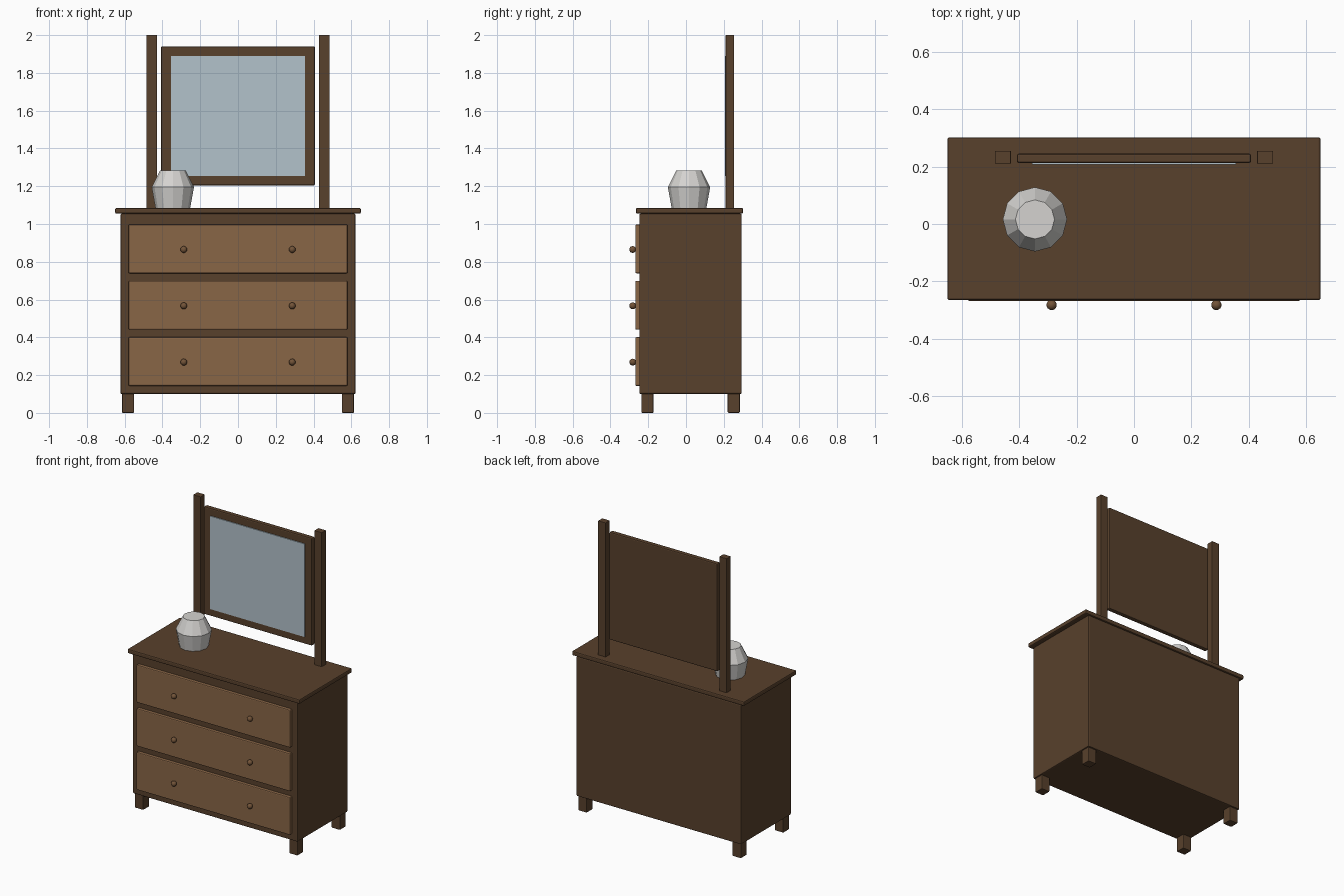
import bpy, bmesh, math
from mathutils import Matrix

if "Cube" in bpy.data.objects:
    bpy.data.objects.remove(bpy.data.objects["Cube"])


def material(name, rgb):
    m = bpy.data.materials.new(name)
    m.diffuse_color = (*rgb, 1)
    m.use_nodes = True
    m.node_tree.nodes["Principled BSDF"].inputs["Base Color"].default_value = m.diffuse_color
    return m


DARK = material("dark wood", (0.098, 0.052, 0.025))
DRAWER = material("drawer wood", (0.25, 0.132, 0.062))
KNOB = material("knob wood", (0.17, 0.088, 0.04))
GLASS = material("mirror glass", (0.45, 0.54, 0.60))
CERAMIC = material("white ceramic", (0.66, 0.65, 0.63))


def finish(name, bm, mat):
    me = bpy.data.meshes.new(name)
    bm.to_mesh(me)
    bm.free()
    me.materials.append(mat)
    ob = bpy.data.objects.new(name, me)
    bpy.context.collection.objects.link(ob)
    return ob


def box(name, x, y, z, mat, bevel=0.0):
    """Box from (min, max) ranges, with optional rounded edges."""
    bm = bmesh.new()
    size = [r[1] - r[0] for r in (x, y, z)]
    mid = [(r[0] + r[1]) / 2 for r in (x, y, z)]
    bmesh.ops.create_cube(bm, size=1, matrix=Matrix.Translation(mid) @ Matrix.Diagonal((*size, 1)))
    ob = finish(name, bm, mat)
    if bevel:
        mod = ob.modifiers.new("bevel", 'BEVEL')
        mod.width = bevel
        mod.segments = 2
    return ob


# Cabinet and top
box("cabinet", (-0.622, 0.622), (-0.247, 0.295), (0.10, 1.055), DARK, 0.007)
box("table_top", (-0.65, 0.65), (-0.265, 0.302), (1.055, 1.085), DARK, 0.007)

# Legs
for sx in (-1, 1):
    for y in (-0.204, 0.253):
        x = sx * 0.582
        box("leg", (x - 0.032, x + 0.032), (y - 0.032, y + 0.032), (0, 0.11), DARK, 0.005)

# Drawers with a pair of knobs each
for z in (0.272, 0.57, 0.868):
    box("drawer", (-0.58, 0.58), (-0.268, -0.24), (z - 0.129, z + 0.129), DRAWER, 0.006)
    for x in (-0.287, 0.287):
        bm = bmesh.new()
        bmesh.ops.create_uvsphere(bm, u_segments=14, v_segments=10, radius=0.018,
                                  matrix=Matrix.Translation((x, -0.282, z - 0.003)))
        for f in bm.faces:
            f.smooth = True
        finish("drawer_knob", bm, KNOB)

# Mirror posts
for sx in (-1, 1):
    x = sx * 0.457
    box("mirror_post", (x - 0.028, x + 0.028), (0.21, 0.255), (1.08, 2.0), DARK, 0.002)

# Mirror frame and glass
box("mirror_frame", (-0.408, 0.408), (0.213, 0.245), (1.205, 1.94), DARK, 0.007)
box("mirror_glass", (-0.356, 0.356), (0.207, 0.214), (1.255, 1.89), GLASS)

# Faceted vase: rings of a 12-sided profile
bm = bmesh.new()
rings = []
for r, z in ((0.092, 1.085), (0.112, 1.195), (0.068, 1.283)):
    rings.append([bm.verts.new((-0.345 + r * math.cos(a), 0.016 + r * math.sin(a), z))
                  for a in (math.tau * i / 12 for i in range(12))])
for lo, hi in zip(rings, rings[1:]):
    for i in range(12):
        j = (i + 1) % 12
        bm.faces.new((lo[i], lo[j], hi[j], hi[i]))
bm.faces.new(rings[0][::-1])
bm.faces.new(rings[-1])
finish("vase", bm, CERAMIC)
